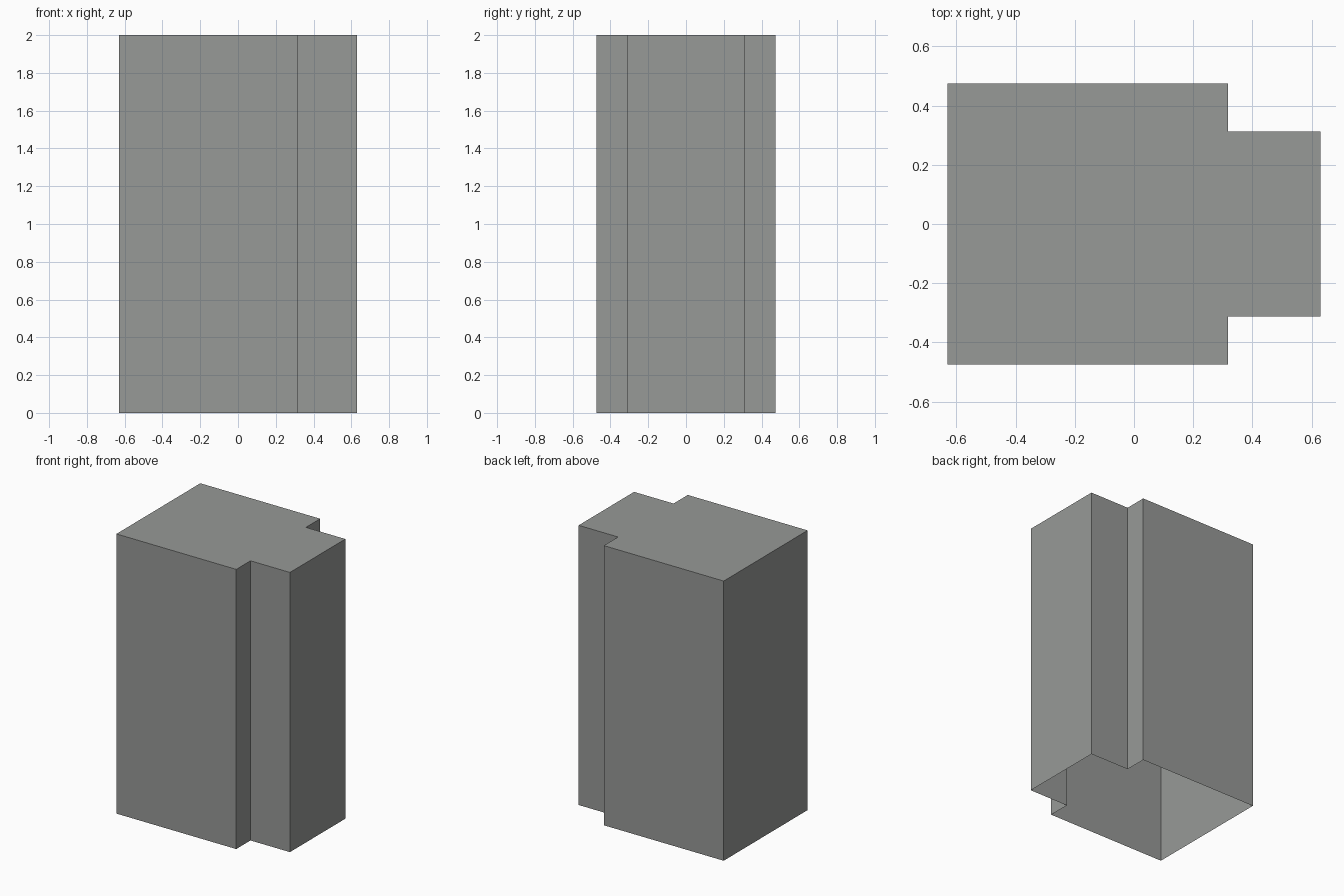
import bpy, bmesh

if "Cube" in bpy.data.objects:
    bpy.data.objects.remove(bpy.data.objects["Cube"])

# Plain grey material
grey = bpy.data.materials.new("mid grey")
grey.diffuse_color = (0.31, 0.32, 0.31, 1.0)
grey.use_nodes = True
grey.node_tree.nodes["Principled BSDF"].inputs["Base Color"].default_value = grey.diffuse_color

HEIGHT = 2.0
half = [(0.63, 0.313), (0.318, 0.313), (0.318, 0.474), (-0.63, 0.474)]
# Footprint mirrored across y, counter-clockwise
outline = half + [(x, -y) for x, y in reversed(half)]

# Shell: walls and flat top, open underneath
bm = bmesh.new()
low = [bm.verts.new((x, y, 0)) for x, y in outline]
top = [bm.verts.new((x, y, HEIGHT)) for x, y in outline]
n = len(outline)
for i in range(n):
    j = (i + 1) % n
    bm.faces.new((low[i], low[j], top[j], top[i]))
bm.faces.new(top)

mesh = bpy.data.meshes.new("block_shell")
bm.to_mesh(mesh)
bm.free()
mesh.materials.append(grey)
shell = bpy.data.objects.new("block_shell", mesh)
bpy.context.collection.objects.link(shell)
